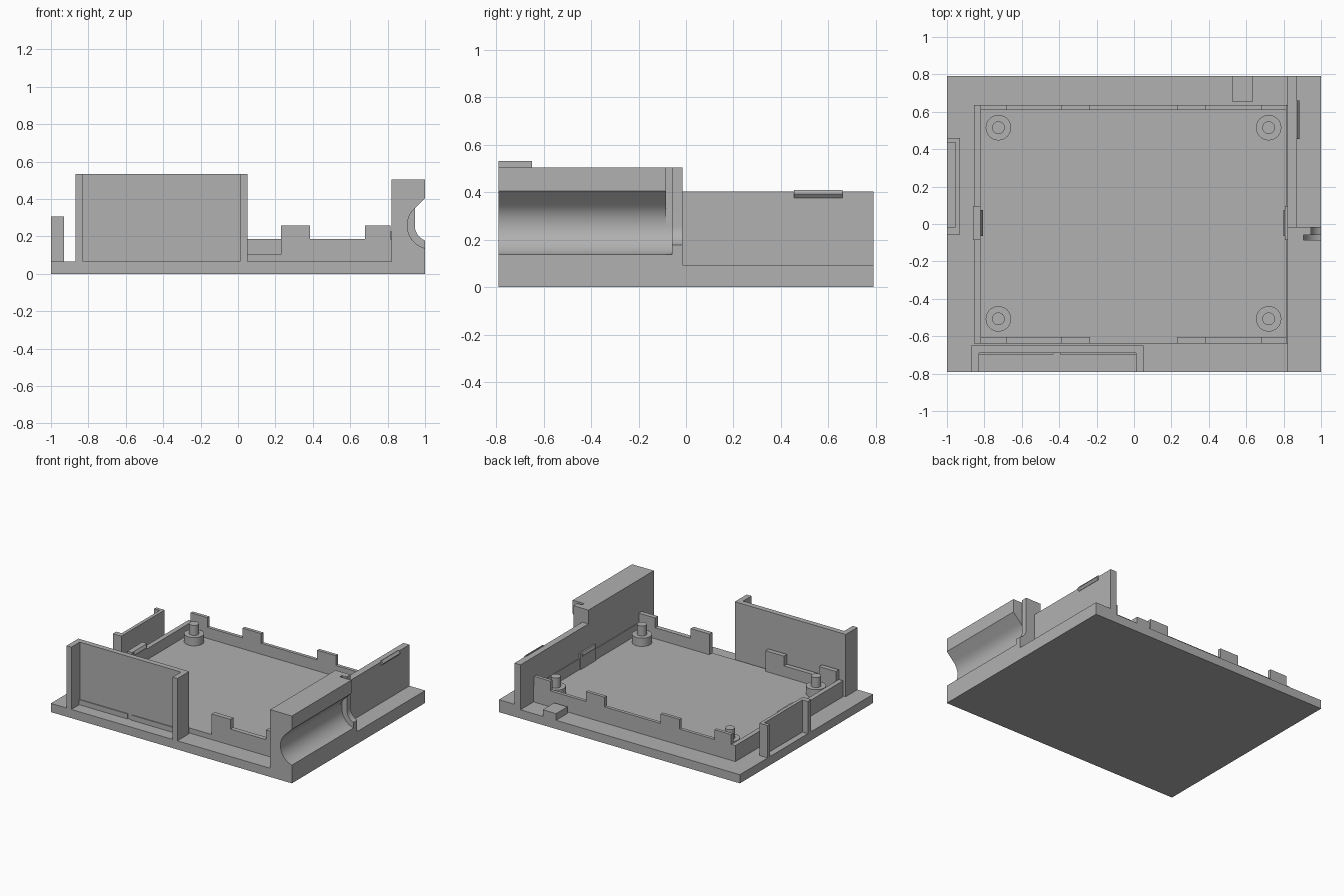
import bpy, bmesh, math

old = bpy.data.objects.get("Cube")
if old:
    bpy.data.objects.remove(old, do_unlink=True)

grey = bpy.data.materials.new("plain grey")
grey.use_nodes = True
colour = (0.44, 0.44, 0.44, 1)
grey.diffuse_color = colour
grey.node_tree.nodes["Principled BSDF"].inputs["Base Color"].default_value = colour


def finish(name, bm, smooth=False):
    bmesh.ops.recalc_face_normals(bm, faces=bm.faces)
    mesh = bpy.data.meshes.new(name)
    bm.to_mesh(mesh)
    bm.free()
    mesh.materials.append(grey)
    obj = bpy.data.objects.new(name, mesh)
    bpy.context.collection.objects.link(obj)
    if smooth:
        bpy.ops.object.select_all(action='DESELECT')
        obj.select_set(True)
        bpy.context.view_layer.objects.active = obj
        bpy.ops.object.shade_smooth_by_angle(angle=math.radians(30))
    return obj


def prism(name, profile, y0, y1, smooth=False):
    """Extrude an x-z outline along y."""
    bm = bmesh.new()
    face = bm.faces.new([bm.verts.new((x, y0, z)) for x, z in profile])
    new = bmesh.ops.extrude_face_region(bm, geom=[face])["geom"]
    bmesh.ops.translate(bm, vec=(0, y1 - y0, 0),
                        verts=[v for v in new if isinstance(v, bmesh.types.BMVert)])
    return finish(name, bm, smooth)


def box(name, x0, x1, y0, y1, z0, z1):
    return prism(name, [(x0, z0), (x1, z0), (x1, z1), (x0, z1)], y0, y1)


def cylinder(name, x, y, r, z0, z1):
    bm = bmesh.new()
    bmesh.ops.create_cone(bm, cap_ends=True, segments=32, radius1=r, radius2=r, depth=z1 - z0)
    bmesh.ops.translate(bm, vec=(x, y, (z0 + z1) / 2), verts=bm.verts)
    return finish(name, bm, True)


BASE, FLOOR, RIM, TAB = 0.065, 0.103, 0.185, 0.258

# Base plate, raised floor and thicker right-hand strip
box("base_plate", -1, 1, -0.79, 0.79, 0, BASE)
box("raised_floor", -0.855, 0.83, -0.64, 0.635, 0.03, FLOOR)
box("side_strip", 0.82, 1, -0.015, 0.79, 0, 0.093)

# Low rim around the floor, open in the middle of the front
box("rim_left", -0.855, -0.82, -0.64, 0.635, BASE, RIM)
box("rim_right", 0.815, 0.825, -0.64, 0.635, BASE, RIM)
box("rim_back", -0.855, 0.825, 0.61, 0.635, BASE, RIM)
box("rim_front_left", -0.855, -0.235, -0.64, -0.605, BASE, RIM)
box("rim_front_right", 0.23, 0.825, -0.64, -0.605, BASE, RIM)

# Raised tabs on the front and back rims
for side, y0, y1 in (("front", -0.64, -0.605), ("back", 0.61, 0.635)):
    for i, (x0, x1) in enumerate(((-0.82, -0.68), (-0.39, -0.235), (0.23, 0.385), (0.68, 0.815))):
        box(f"{side}_tab_{i + 1}", x0, x1, y0, y1, RIM - 0.02, TAB)

# Corner posts with locating pins
for x in (-0.725, 0.72):
    for y in (-0.507, 0.515):
        cylinder("post", x, y, 0.068, FLOOR - 0.01, 0.165)
        cylinder("post_pin", x, y, 0.034, 0.16, 0.24)

# Snap clips half way along the left and right rims
box("left_clip", -0.86, -0.82, -0.085, 0.095, BASE, 0.225)
prism("left_clip_catch", [(-0.82, 0.185), (-0.808, 0.205), (-0.82, 0.225)], -0.065, 0.075)
box("right_clip", 0.808, 0.825, -0.085, 0.095, FLOOR, 0.225)
prism("right_clip_catch", [(0.808, 0.185), (0.8, 0.205), (0.808, 0.225)], -0.065, 0.075)

# Front panel: back plate, two end flanges and a notched foot ledge
box("front_panel", -0.87, 0.05, -0.69, -0.65, BASE, 0.532)
box("front_flange_left", -0.87, -0.83, -0.79, -0.65, BASE, 0.532)
box("front_flange_right", 0.01, 0.05, -0.79, -0.65, BASE, 0.532)
box("front_ledge_left", -0.83, -0.43, -0.697, -0.69, BASE, FLOOR)
box("front_ledge_right", -0.395, 0.01, -0.697, -0.69, BASE, FLOOR)

# Left panel with end flanges
box("left_panel", -0.955, -0.93, -0.055, 0.46, BASE, 0.307)
box("left_flange_front", -1, -0.93, -0.055, -0.015, BASE, 0.307)
box("left_flange_back", -1, -0.93, 0.435, 0.46, BASE, 0.307)

# Small block on the back edge
box("back_block", 0.525, 0.635, 0.655, 0.79, BASE, 0.115)

# Right wall with its snap ridge
box("right_wall", 0.82, 0.87, -0.02, 0.79, 0, 0.402)
prism("snap_ridge", [(0.865, 0.375), (0.872, 0.375), (0.886, 0.392), (0.872, 0.41), (0.865, 0.41)],
      0.455, 0.66)

# Tall block with a long round channel in its outer side
CX, CZ, TOP = 1.03, 0.258, 0.505


def channel_block(name, r, y0, y1, open_top):
    start = math.pi if open_top else math.radians(135)
    end = 2 * math.pi - math.acos((1 - CX) / r)
    end = math.pi + (math.pi - math.acos((1 - CX) / r)) if end < math.pi else end
    arc = []
    for i in range(25):
        a = start + (end - start) * i / 24
        arc.append((CX + r * math.cos(a), CZ + r * math.sin(a)))
    if open_top:
        upper = [(0.82, TOP), (arc[0][0], TOP)]
    else:
        upper = [(0.82, TOP), (1, TOP), (1, arc[0][1] + 1 - arc[0][0])]
    return prism(name, [(1, 0), (0.82, 0)] + upper + arc, y0, y1, True)


channel_block("channel_block", 0.125, -0.79, -0.085, False)
channel_block("channel_step", 0.125, -0.085, -0.06, True)
channel_block("channel_end", 0.085, -0.06, -0.015, True)
